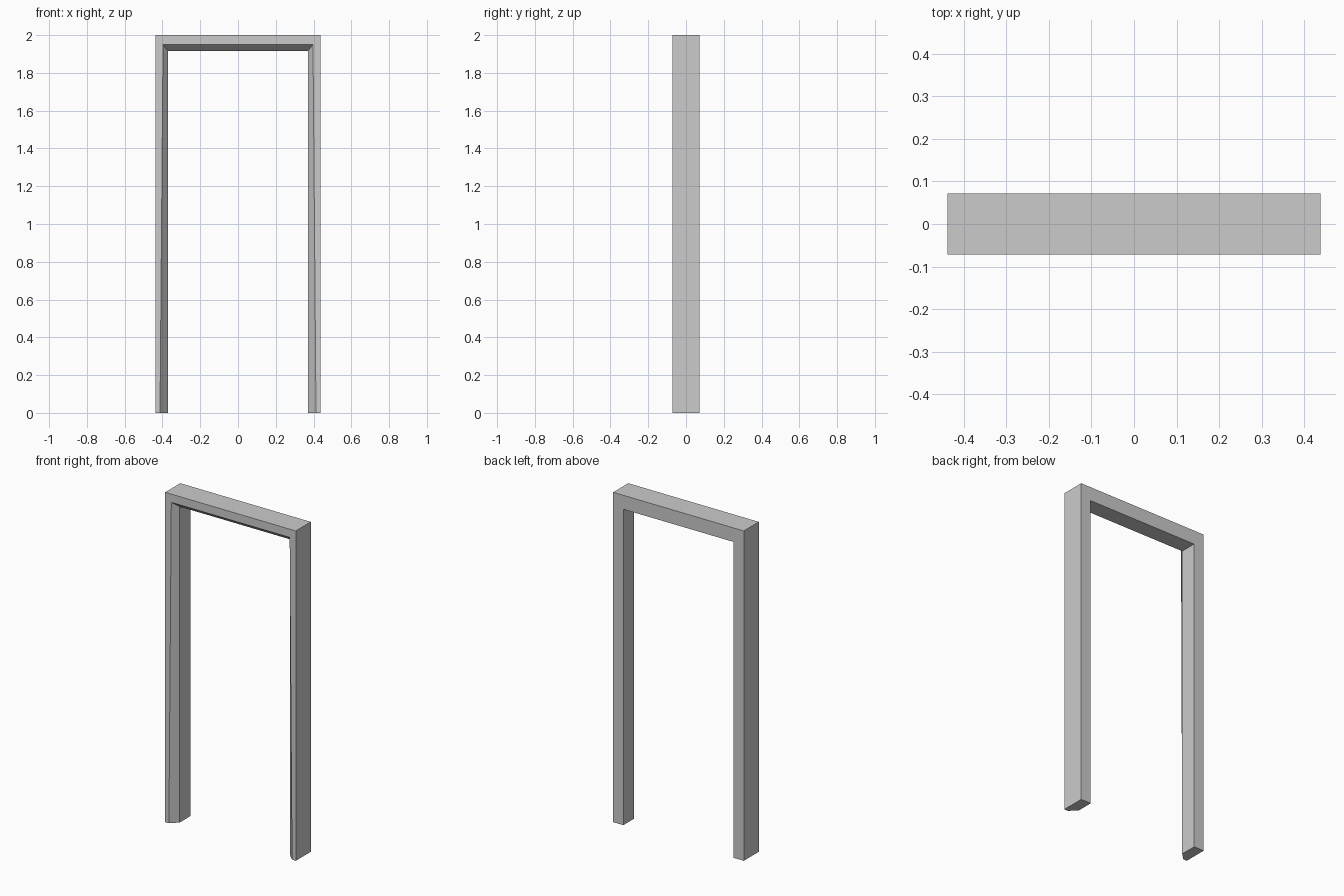
import bpy
import bmesh

cube = bpy.data.objects.get("Cube")
if cube:
    bpy.data.objects.remove(cube, do_unlink=True)

# Overall dimensions
HEIGHT = 2.0
OUTER = 0.438        # half width outside
INNER = 0.37         # half width of the opening
DEPTH = 0.072        # half depth
BEVEL_Y = -0.03      # where the front bevel meets the inner face
HEAD_IN = 1.915      # underside of the head
HEAD_FRONT = 1.95    # front edge of the head bevel

# Grey paint
grey = bpy.data.materials.new("frame_grey")
grey.use_nodes = True
colour = (0.6, 0.6, 0.6, 1.0)
grey.diffuse_color = colour
grey.node_tree.nodes["Principled BSDF"].inputs["Base Color"].default_value = colour


def section(side, front_x, z_out, z_in, z_front):
    """Five-point cross-section: outer pair, inner pair, front bevel edge."""
    return [(side * OUTER, -DEPTH, z_out),
            (side * OUTER, DEPTH, z_out),
            (side * INNER, DEPTH, z_in),
            (side * INNER, BEVEL_Y, z_in),
            (side * front_x, -DEPTH, z_front)]


# Foot, mitred corner, mitred corner, foot; the bevel widens towards the feet
foot = (0.413, 0.0, 0.0, 0.0)
corner = (0.397, HEIGHT, HEAD_IN, HEAD_FRONT)
stations = [section(-1, *foot), section(-1, *corner),
            section(1, *corner), section(1, *foot)]

# Sweep the section round the opening and cap both feet
bm = bmesh.new()
rings = [[bm.verts.new(p) for p in ring] for ring in stations]
for a, b in zip(rings, rings[1:]):
    for i in range(len(a)):
        j = (i + 1) % len(a)
        bm.faces.new((a[i], a[j], b[j], b[i]))
bm.faces.new(rings[0])
bm.faces.new(rings[-1])
bmesh.ops.recalc_face_normals(bm, faces=bm.faces)

mesh = bpy.data.meshes.new("door_frame")
bm.to_mesh(mesh)
bm.free()
mesh.materials.append(grey)
frame = bpy.data.objects.new("door_frame", mesh)
bpy.context.collection.objects.link(frame)
